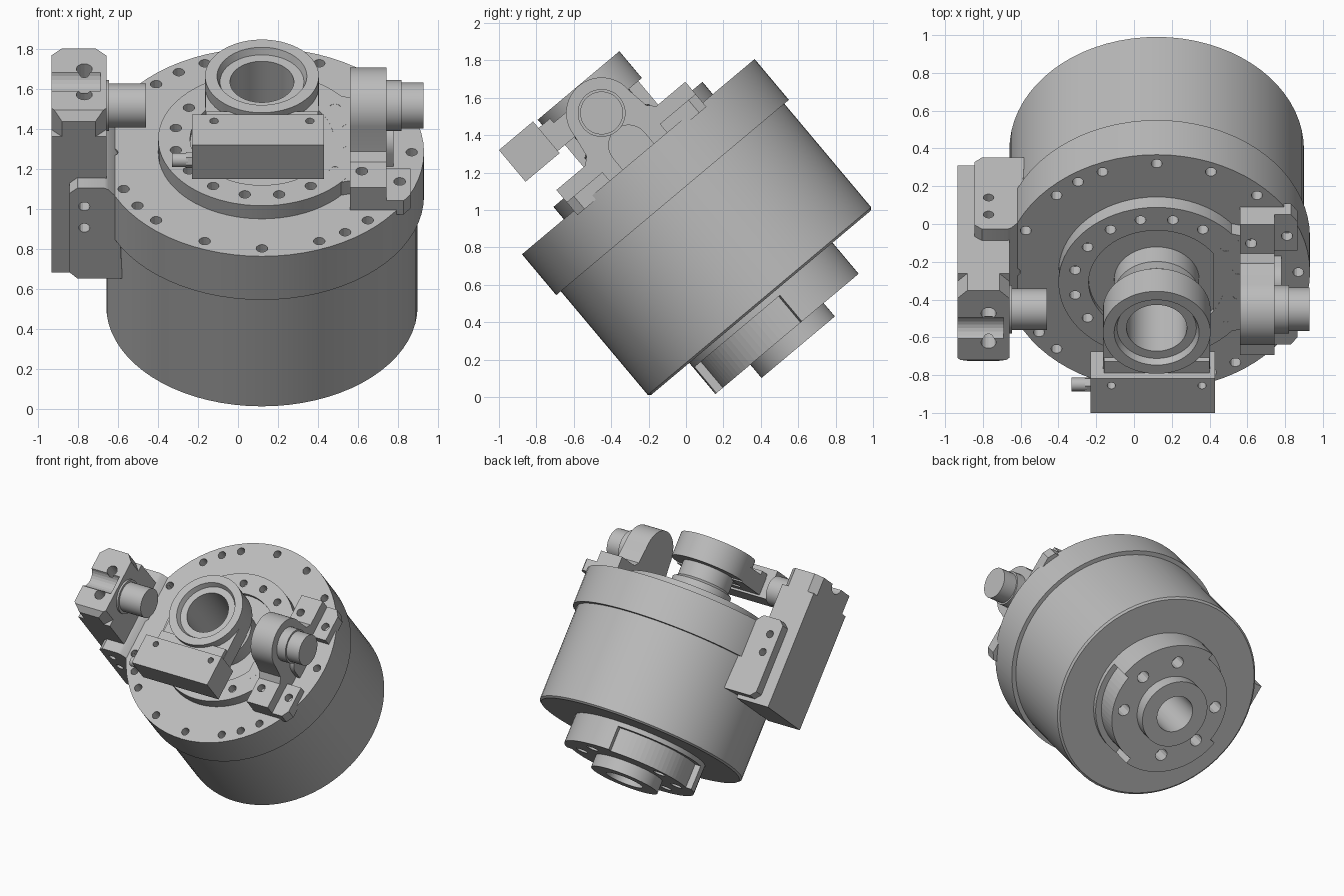
import bpy, bmesh
from math import sin, cos, pi, radians
from mathutils import Matrix

cube = bpy.data.objects.get("Cube")
if cube:
    bpy.data.objects.remove(cube, do_unlink=True)

steel = bpy.data.materials.new("cast steel grey")
steel.use_nodes = True
GREY = (0.5, 0.5, 0.5, 1)
steel.diffuse_color = GREY
steel.node_tree.nodes["Principled BSDF"].inputs["Base Color"].default_value = GREY

# Every part is laid out around the drum axis, then tilted as one assembly
FRAME = Matrix.Translation((0.12, -0.255, 1.285)) @ Matrix.Rotation(radians(40), 4, 'X')


def finish(name, bm, smooth=True):
    bmesh.ops.recalc_face_normals(bm, faces=bm.faces)
    bm.transform(FRAME)
    mesh = bpy.data.meshes.new(name)
    bm.to_mesh(mesh)
    bm.free()
    mesh.materials.append(steel)
    ob = bpy.data.objects.new(name, mesh)
    bpy.context.collection.objects.link(ob)
    if smooth:
        bpy.ops.object.select_all(action='DESELECT')
        ob.select_set(True)
        bpy.context.view_layer.objects.active = ob
        bpy.ops.object.shade_smooth_by_angle(angle=radians(30))
    return ob


def lathe(name, profile, steps=72):
    """Closed (radius, height) profile turned around the drum axis."""
    bm = bmesh.new()
    rings = [[bm.verts.new((r * cos(2 * pi * i / steps), r * sin(2 * pi * i / steps), h))
              for i in range(steps)] for r, h in profile]
    for a, b in zip(rings, rings[1:] + rings[:1]):
        for i in range(steps):
            j = (i + 1) % steps
            bm.faces.new((a[i], a[j], b[j], b[i]))
    return finish(name, bm)


def add_prism(bm, points, lo, hi, axis):
    """Outline extruded along a local axis."""
    def place(p, d):
        return {'x': (d, p[0], p[1]), 'y': (p[0], d, p[1]), 'z': (p[0], p[1], d)}[axis]
    low = [bm.verts.new(place(p, lo)) for p in points]
    high = [bm.verts.new(place(p, hi)) for p in points]
    bm.faces.new(low)
    bm.faces.new(high)
    for i in range(len(points)):
        j = (i + 1) % len(points)
        bm.faces.new((low[i], low[j], high[j], high[i]))


def prism(name, points, lo, hi, axis):
    bm = bmesh.new()
    add_prism(bm, points, lo, hi, axis)
    return finish(name, bm)


def rect(a0, a1, b0, b1):
    return [(a0, b0), (a1, b0), (a1, b1), (a0, b1)]


def arc(r, start, end, n, ca=0.0, cb=0.0):
    angles = [radians(start + (end - start) * i / n) for i in range(n + 1)]
    return [(ca + r * cos(t), cb + r * sin(t)) for t in angles]


def disc(r, ca, cb, n=32):
    return arc(r, 0, 360, n, ca, cb)[:-1]


def cut(ob, prisms):
    """Subtract a list of prisms from an object."""
    bm = bmesh.new()
    for p in prisms:
        add_prism(bm, *p)
    tool = finish("cutter", bm, False)
    tool.hide_render = True
    mod = ob.modifiers.new("holes", 'BOOLEAN')
    mod.object = tool
    mod.solver = 'EXACT'
    bpy.context.view_layer.objects.active = ob
    bpy.ops.object.modifier_move_to_index(modifier=mod.name, index=0)
    bpy.ops.object.modifier_apply(modifier=mod.name)
    bpy.data.objects.remove(tool, do_unlink=True)


def bolt_circle(r, angles, size, lo, hi):
    return [(disc(size, r * cos(radians(a)), r * sin(radians(a)), 14), lo, hi, 'z')
            for a in angles]


# Drum with top flange, lower hub and spigot
drum = lathe("drum", [
    (0.14, -1.33), (0.256, -1.33), (0.256, -1.237), (0.5, -1.237), (0.5, -1.02),
    (0.765, -1.02), (0.78, -1.008), (0.78, -0.285), (0.812, -0.285),
    (0.812, 0), (0.14, 0)])
flange_angles = [i * 22.5 for i in range(16)] + [33.75 + 90 * i for i in range(4)]
hub_angles = [side + step for side in (0, 180) for step in (-22.5, 22.5, 67.5)]
recesses = [(arc(0.455, a, a + 92, 20) + arc(0.6, a + 92, a, 20), -1.29, -1.055, 'z')
            for a in (-80, 100)]
cut(drum, bolt_circle(0.75, flange_angles, 0.029, -0.12, 0.05)
    + bolt_circle(0.365, hub_angles, 0.045, -1.3, -1.12) + recesses)

# Cover plate with central neck and collar
cover = lathe("cover_and_neck", [
    (0.16, 0), (0.52, 0), (0.52, 0.086), (0.36, 0.086), (0.36, 0.06), (0.225, 0.06),
    (0.225, 0.18), (0.195, 0.2), (0.195, 0.31), (0.285, 0.31), (0.285, 0.497),
    (0.225, 0.497), (0.21, 0.46), (0.16, 0.46)])
cut(cover, bolt_circle(0.44, [11.25 + 22.5 * i for i in range(16)], 0.029, 0.02, 0.15))
prism("cover_extension", [(0.3, -0.42), (0.38, -0.34), (0.46, -0.32), (0.5, -0.32),
                          (0.5, 0.32), (0.46, 0.32), (0.38, 0.34), (0.3, 0.42)],
      0, 0.085, 'z')

# Front block hung on the neck, with its side connector
block = prism("front_block", rect(-0.548, -0.31, 0.285, 0.506), -0.35, 0.31, 'x')
cut(block, [(disc(0.022, x, -0.36, 14), 0.42, 0.6, 'z') for x in (-0.24, 0.24)])
for side, x in (("left", 0.228), ("right", -0.228)):
    prism(side + "_block_arm", rect(x - 0.055, x + 0.055, -0.32, -0.02), 0.3, 0.43, 'z')
prism("block_saddle", rect(-0.28, 0.28, -0.32, -0.23), 0.3, 0.46, 'z')
prism("connector_nut", disc(0.04, -0.481, 0.352, 6), -0.38, -0.34, 'x')
prism("connector_pin", disc(0.036, -0.481, 0.352, 20), -0.45, -0.37, 'x')

# Left bearing pedestal with rounded head and two low feet
HEAD = 0.305
pedestal = prism("pedestal", [(-0.45, 0), (0.45, 0), (0.45, 0.145), (0.25, 0.145), (0.21, 0.18)]
                 + arc(0.19, 0, 180, 28, 0, HEAD)
                 + [(-0.21, 0.18), (-0.25, 0.145), (-0.45, 0.145)], 0.44, 0.625, 'x')
cut(pedestal, [(disc(0.03, 0.5, v, 14), 0.06, 0.2, 'z') for v in (-0.32, 0.32)])
for label, s in (("front", -1), ("back", 1)):
    foot = prism(label + "_pedestal_foot",
                 [(0.6, s * 0.2), (0.745, s * 0.2), (0.745, s * 0.4), (0.71, s * 0.45),
                  (0.6, s * 0.45)], -0.03, 0.06, 'z')
    cut(foot, [(disc(0.03, 0.69, s * 0.3, 14), 0, 0.2, 'z')])
prism("pedestal_rib", [(-0.11, 0), (0.11, 0)] + arc(0.11, 0, 180, 16, 0, 0.08), 0.6, 0.66, 'x')
prism("bearing_step", disc(0.128, 0, HEAD), 0.6, 0.7, 'x')
prism("bearing_cap", disc(0.115, 0, HEAD), 0.69, 0.81, 'x')

# Right arm: broad bar with chamfered head, pin groove and two holes
bar = prism("arm_bar", [(-0.26, -0.57), (0.26, -0.57), (0.26, 0.46),
                        (-0.22, 0.46), (-0.26, 0.42)], -1.055, -0.78, 'x')
cut(bar, [([(x, s * 0.2), (x, s * 0.3), (x - d, s * 0.3), (x - d, s * 0.262)],
           0.32, 0.7, 'z')
          for x, d in ((-1.06, -0.06), (-0.775, 0.06)) for s in (-1, 1)])
cut(bar, [(disc(0.04, -0.89, v, 16), 0.3, 0.6, 'z') for v in (-0.1, 0.1)])
cut(bar, [(disc(0.075, 0, 0.48, 24), -1.2, -0.81, 'x')])

# Right arm: mounting lug and shaft
lug = prism("arm_lug", [(-0.965, -0.5), (-0.925, -0.54), (-0.7, -0.54), (-0.72, -0.02),
                        (-0.77, 0.04), (-0.79, 0.05), (-0.925, 0.05), (-0.965, 0.015)],
            -0.34, 0.34, 'y')
cut(lug, [(disc(0.028, -0.89, w, 14), lo, lo + 0.16, 'y')
          for w in (-0.07, -0.21) for lo in (-0.42, 0.26)])
prism("shaft_shoulder", disc(0.128, 0, HEAD), -0.8, -0.765, 'x')
prism("shaft", disc(0.11, 0, HEAD), -0.79, -0.58, 'x')
